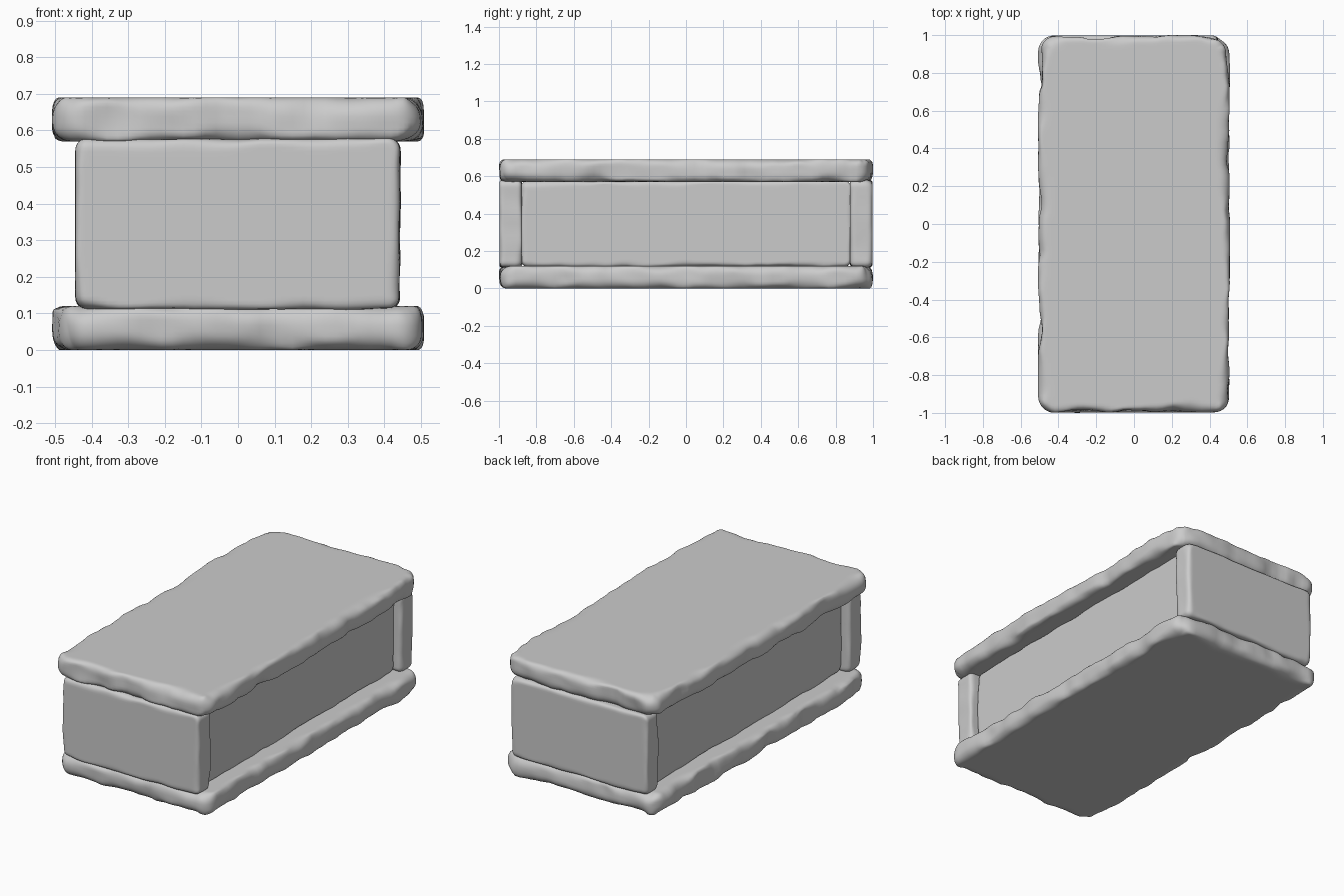
import bpy, bmesh, math
from mathutils import Vector, Matrix, noise

if "Cube" in bpy.data.objects:
    bpy.data.objects.remove(bpy.data.objects["Cube"])


def cuts(h):
    # Grid lines, denser close to the edges
    edge = [e for e in (0.008, 0.016, 0.026, 0.038, 0.052, 0.07, 0.09) if e < h * 0.9]
    inner = h - edge[-1]
    n = max(1, round(2 * inner / 0.03))
    mid = [-inner + 2 * inner * i / n for i in range(1, n)]
    return [-h + e for e in edge] + mid + [h - e for e in edge]


def rough(p, freq, seed):
    # Uneven 0..1 wear value
    q = p * freq + Vector((seed * 7.3, seed * 3.1, seed * 5.7))
    return min(1, max(0, 0.5 + 0.9 * noise.noise(q) + 0.4 * noise.noise(q * 2.3)))


def stone(name, half, centre, rot, corner, edge_min, edge_var, wobble, seed):
    """Worn slab: rounded plan corners, chipped edges around the two broad faces."""
    hx, hy, hz = half
    bm = bmesh.new()
    bmesh.ops.create_cube(bm, size=2, matrix=Matrix.Diagonal((hx, hy, hz, 1)))
    for axis in range(3):
        no = Vector([float(axis == i) for i in range(3)])
        for c in cuts(half[axis]):
            bmesh.ops.bisect_plane(bm, geom=bm.verts[:] + bm.edges[:] + bm.faces[:],
                                   plane_co=no * c, plane_no=no)
    for v in bm.verts:
        x, y, z = v.co
        sx, sy, sz = (math.copysign(1, t) for t in v.co)
        dx, dy = abs(x) - (hx - corner), abs(y) - (hy - corner)
        # Outward direction and inset from the outline
        if dx > 0 and dy > 0:
            reach = max(dx, dy)
            nrm = Vector((sx * dx, sy * dy, 0)).normalized()
            base = Vector((sx * (hx - corner), sy * (hy - corner), 0))
            inset = corner - reach
            rim = base + nrm * corner
        elif dx > dy:
            nrm, inset, rim = Vector((sx, 0, 0)), hx - abs(x), Vector((sx * hx, y, 0))
        else:
            nrm, inset, rim = Vector((0, sy, 0)), hy - abs(y), Vector((x, sy * hy, 0))
        # Chip size varies along each rim and grows near the plan corners
        key = Vector((rim.x, rim.y, sz * 0.9))
        near = math.hypot(hx - abs(rim.x), hy - abs(rim.y))
        boost = 1 + 0.5 * math.exp(-(near / (2 * corner)) ** 2)
        rs = min(corner * 0.95, edge_min + edge_var * boost * rough(key, 6, seed))
        rz = min(hz * 0.9, edge_min + 1.2 * edge_var * boost * rough(key, 5, seed + 4))
        a, b = max(0, rs - inset) / rs, max(0, abs(z) - (hz - rz)) / rz
        if a > 0 and b > 0:
            k = max(a, b) / math.hypot(a, b)
            a, b = a * k, b * k
            inset, z = rs - a * rs, sz * (hz - rz + b * rz)
        push = wobble * rough(Vector((rim.x, rim.y, z * 0.6)), 5, seed + 9) ** 2
        inset += push * max(0, 1 - inset / 0.1)
        v.co = rim - nrm * inset + Vector((0, 0, z))
    bmesh.ops.recalc_face_normals(bm, faces=bm.faces)
    for f in bm.faces:
        f.smooth = True
    mesh = bpy.data.meshes.new(name)
    bm.to_mesh(mesh)
    bm.free()
    ob = bpy.data.objects.new(name, mesh)
    ob.matrix_world = Matrix.Translation(centre) @ rot
    bpy.context.collection.objects.link(ob)
    return ob


flat = Matrix.Identity(4)
face_y = Matrix.Rotation(math.pi / 2, 4, 'X')
face_x = Matrix(((0, 0, 1, 0), (1, 0, 0, 0), (0, 1, 0, 0), (0, 0, 0, 1)))

# Base and lid slabs
stone("base_slab", (0.508, 1.0, 0.06), (0, 0, 0.06), flat, 0.09, 0.012, 0.058, 0.022, 1)
stone("lid_slab", (0.508, 1.0, 0.06), (0, 0, 0.63), flat, 0.09, 0.012, 0.058, 0.022, 2)

# End blocks and recessed side panels
for s, end, side in ((-1, "front", "left"), (1, "back", "right")):
    stone(end + "_block", (0.445, 0.235, 0.06), (0, s * 0.937, 0.345), face_y,
          0.035, 0.012, 0.022, 0.006, 5 + s)
    stone(side + "_panel", (0.885, 0.23, 0.06), (s * 0.337, 0, 0.345), face_x,
          0.04, 0.008, 0.025, 0.006, 8 + s)
